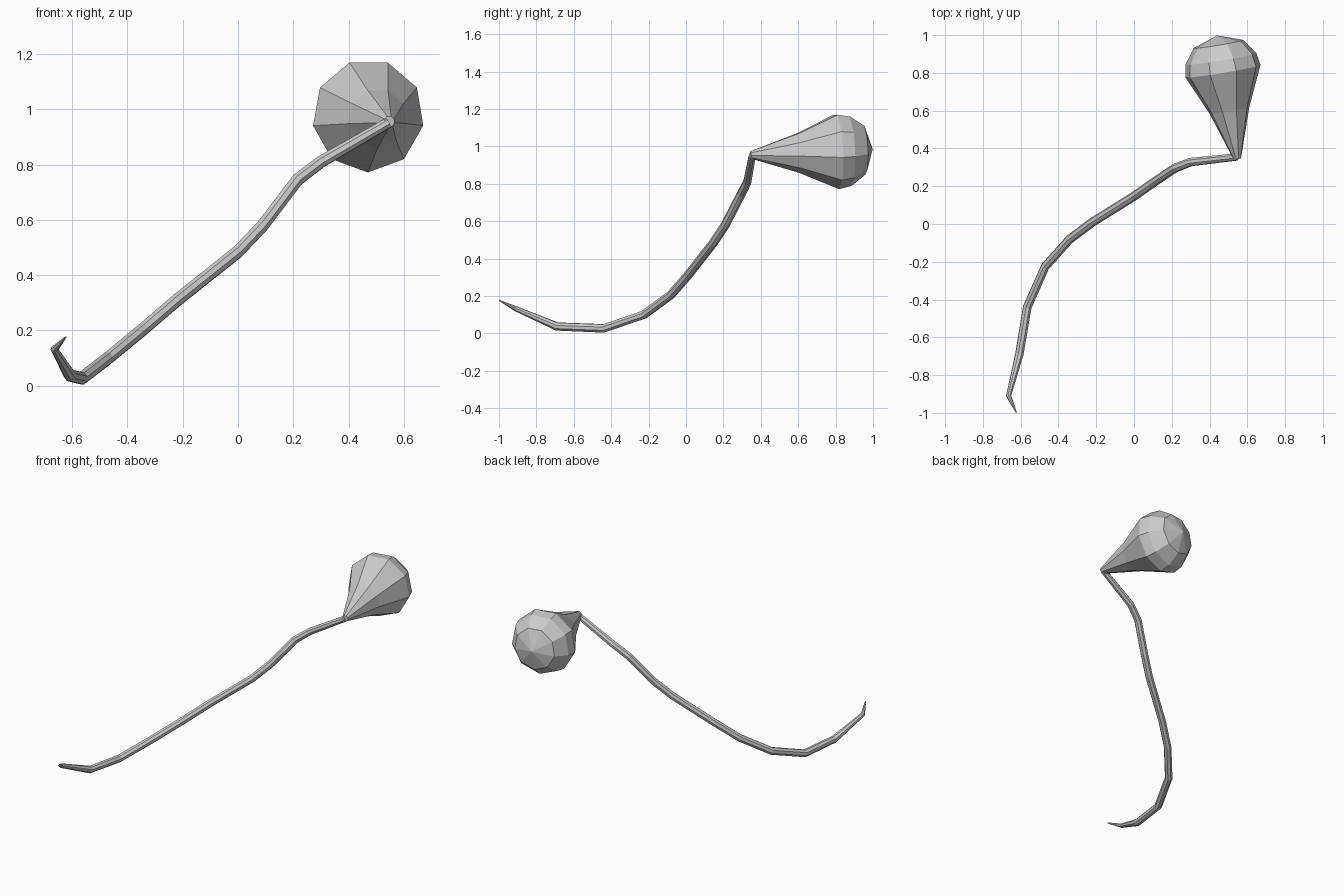
import bpy, bmesh
from math import cos, sin, pi
from mathutils import Vector

if "Cube" in bpy.data.objects:
    bpy.data.objects.remove(bpy.data.objects["Cube"])


def sweep(name, stations, sides, up):
    """Flat-faced tube through (x, y, z, radius) stations with capped ends."""
    pts = [Vector(s[:3]) for s in stations]
    bm = bmesh.new()
    rings = []
    normal = Vector(up)
    for i, p in enumerate(pts):
        before = (p - pts[i - 1]).normalized() if i else Vector()
        after = (pts[i + 1] - p).normalized() if i + 1 < len(pts) else Vector()
        tangent = (before + after).normalized()
        normal = (normal - tangent * normal.dot(tangent)).normalized()
        side = tangent.cross(normal)
        r = stations[i][3]
        rings.append([bm.verts.new(p + r * (normal * cos(2 * pi * k / sides)
                                            + side * sin(2 * pi * k / sides)))
                      for k in range(sides)])
    for a, b in zip(rings, rings[1:]):
        for k in range(sides):
            n = (k + 1) % sides
            bm.faces.new((a[k], a[n], b[n], b[k]))
    bm.faces.new(rings[0][::-1])
    bm.faces.new(rings[-1])
    bmesh.ops.remove_doubles(bm, verts=bm.verts, dist=0.0005)
    bmesh.ops.recalc_face_normals(bm, faces=bm.faces)
    mesh = bpy.data.meshes.new(name)
    bm.to_mesh(mesh)
    bm.free()
    obj = bpy.data.objects.new(name, mesh)
    bpy.context.collection.objects.link(obj)
    return obj


# Curved stem, tapering to a thin hooked tip
sweep("stem", [
    (-0.623, -0.998, 0.176, 0.003),
    (-0.664, -0.91, 0.132, 0.014),
    (-0.607, -0.69, 0.037, 0.023),
    (-0.565, -0.44, 0.027, 0.024),
    (-0.47, -0.225, 0.10, 0.024),
    (-0.34, -0.08, 0.207, 0.024),
    (-0.22, 0.01, 0.31, 0.024),
    (0.0, 0.147, 0.485, 0.024),
    (0.09, 0.21, 0.58, 0.024),
    (0.215, 0.295, 0.745, 0.024),
    (0.30, 0.328, 0.81, 0.023),
    (0.545, 0.355, 0.952, 0.02),
], 8, (0, 0, 1))

# Nine-sided teardrop bulb: distance along its axis and radius
start = Vector((0.547, 0.345, 0.955))
axis = Vector((0.44, 0.998, 0.985)) - start
profile = [(0, 0.02), (0.39, 0.108), (0.71, 0.205), (0.81, 0.192),
           (0.93, 0.135), (1, 0)]
sweep("bulb", [(*(start + axis * t), r) for t, r in profile], 9, (0, 0, -1))
